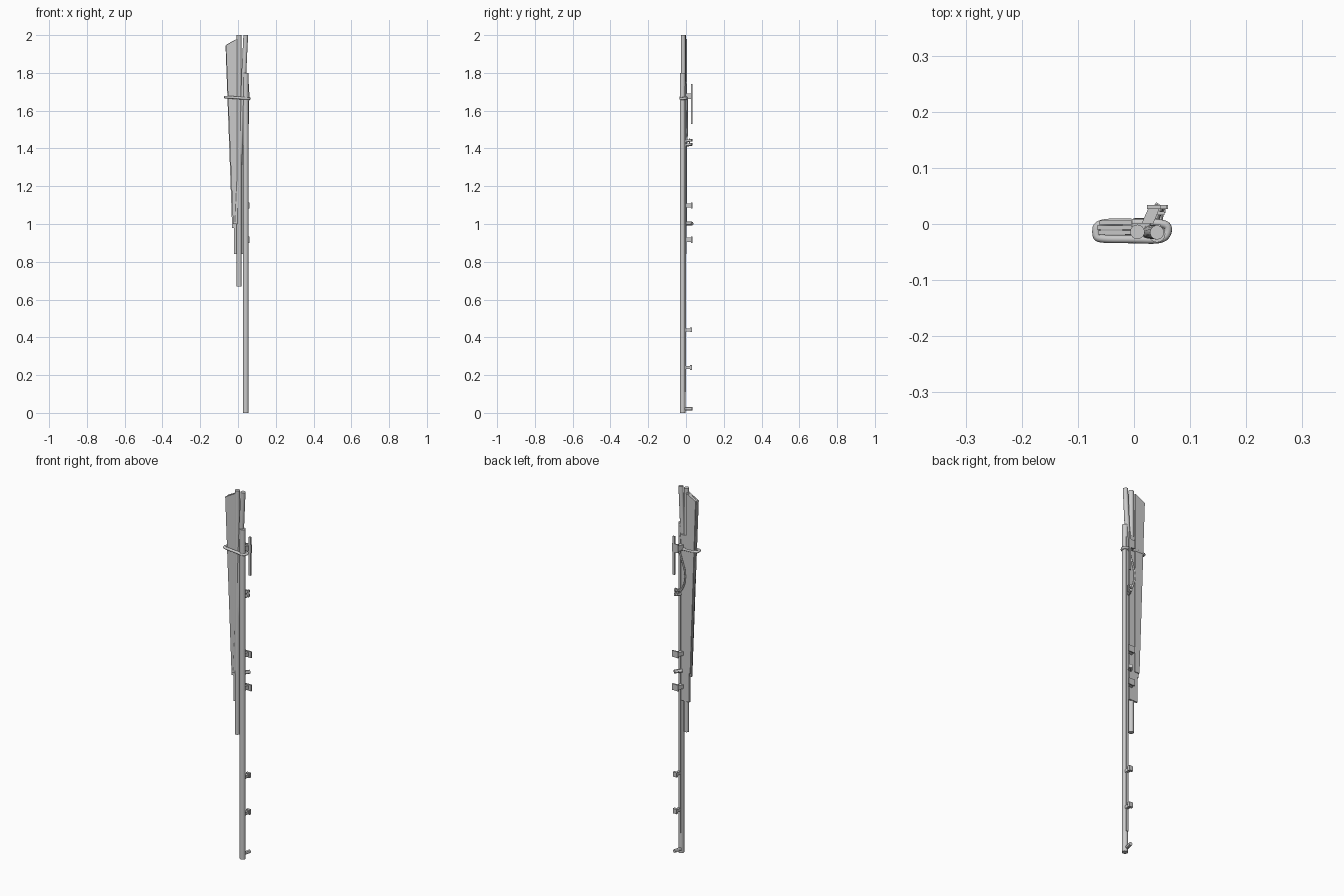
import bpy, bmesh
from mathutils import Vector

if "Cube" in bpy.data.objects:
    bpy.data.objects.remove(bpy.data.objects["Cube"])


def make(name, bm):
    bmesh.ops.recalc_face_normals(bm, faces=bm.faces)
    me = bpy.data.meshes.new(name)
    bm.to_mesh(me)
    bm.free()
    ob = bpy.data.objects.new(name, me)
    bpy.context.collection.objects.link(ob)
    return ob


def prism(name, pts, direction):
    # extrude a closed outline along a direction
    bm = bmesh.new()
    f = bm.faces.new([bm.verts.new(p) for p in pts])
    r = bmesh.ops.extrude_face_region(bm, geom=[f])
    vs = [v for v in r["geom"] if isinstance(v, bmesh.types.BMVert)]
    bmesh.ops.translate(bm, verts=vs, vec=direction)
    return make(name, bm)


def box(name, x0, x1, y0, y1, z0, z1):
    return prism(name, [(x0, y0, z0), (x1, y0, z0), (x1, y1, z0), (x0, y1, z0)],
                 (0, 0, z1 - z0))


def smooth(ob):
    bpy.ops.object.select_all(action='DESELECT')
    ob.select_set(True)
    bpy.context.view_layer.objects.active = ob
    bpy.ops.object.shade_smooth_by_angle()


def rod(name, a, b, r, sides=24):
    a, b = Vector(a), Vector(b)
    bm = bmesh.new()
    bmesh.ops.create_cone(bm, cap_ends=True, segments=sides, radius1=r, radius2=r,
                          depth=(b - a).length)
    bm.transform(Vector((0, 0, 1)).rotation_difference(b - a).to_matrix().to_4x4())
    bmesh.ops.translate(bm, verts=bm.verts, vec=(a + b) / 2)
    ob = make(name, bm)
    smooth(ob)
    return ob


def tube(name, pts, r, cyclic=False):
    cu = bpy.data.curves.new(name, 'CURVE')
    cu.dimensions = '3D'
    cu.bevel_depth = r
    cu.bevel_resolution = 3
    cu.use_fill_caps = True
    sp = cu.splines.new('NURBS')
    sp.points.add(len(pts) - 1)
    for p, co in zip(sp.points, pts):
        p.co = (*co, 1)
    sp.order_u = 3
    sp.use_cyclic_u = cyclic
    sp.use_endpoint_u = not cyclic
    ob = bpy.data.objects.new(name, cu)
    bpy.context.collection.objects.link(ob)
    return ob


# main pole with the track on its back
rod("main_pole", (0.041, -0.018, 0), (0.041, -0.018, 1.8), 0.0148)
box("pole_track", 0.034, 0.047, -0.008, -0.001, 0.11, 1.73)

# secondary spars
rod("straight_spar", (0.006, -0.014, 0.67), (0.006, -0.014, 2), 0.0128)
rod("leaning_spar", (0.041, -0.015, 2), (-0.008, -0.010, 1.0), 0.0125)

# flat back board
box("back_board", -0.021, 0.030, -0.008, 0.002, 0.84, 1.745)

# folded cloth layers
folds = [(-0.001, -0.062, 1.95, -0.029, 1.00), (-0.010, -0.066, 1.945, -0.031, 0.98),
         (-0.019, -0.064, 1.947, -0.026, 1.00)]
for i, (y, xt, zt, xb, zb) in enumerate(folds):
    prism(f"folded_cloth_{i + 1}", [(xt, y, zt), (-0.004, y, 1.98), (0.0, y, zb), (xb, y, zb)],
          (0, 0.0075, 0))

# strap tied round the bundle
tube("strap", [(-0.068, -0.020, 1.672), (-0.062, -0.027, 1.672), (0.0, -0.027, 1.668),
               (0.050, -0.029, 1.664), (0.062, -0.014, 1.664), (0.058, 0.002, 1.666),
               (0.0, 0.002, 1.669), (-0.066, 0.003, 1.672)], 0.0072, True)


# slanted stem with a plate on its end
def bracket(name, z, stem_h, plate_h):
    h = stem_h / 2
    prism(name + "_stem", [(0.013, 0, z - h), (0.034, 0, z - h), (0.046, 0.029, z - h),
                           (0.026, 0.029, z - h)], (0, 0, stem_h))
    box(name + "_plate", 0.023, 0.061, 0.027, 0.034, z - plate_h / 2, z + plate_h / 2)


bracket("upper_bracket", 1.098, 0.022, 0.034)
bracket("lower_bracket", 0.917, 0.022, 0.034)
bracket("strap_clamp", 1.677, 0.030, 0.045)
rod("middle_pin", (0.024, 0.0, 1.002), (0.048, 0.033, 1.002), 0.010, 12)

# small hooks on the lower pole
for i, z in enumerate((0.24, 0.44)):
    box(f"pole_hook_{i + 1}", 0.035, 0.050, -0.006, 0.026, z - 0.008, z + 0.008)
    box(f"pole_hook_end_{i + 1}", 0.033, 0.056, 0.020, 0.033, z - 0.013, z + 0.013)
rod("foot_hook", (0.038, -0.010, 0.022), (0.048, 0.033, 0.022), 0.009, 12)

# pulley pair
for i, (z, h) in enumerate(((1.444, 0.007), (1.422, 0.008))):
    rod(f"pulley_{i + 1}", (0.030, -0.010, z - 0.006), (0.046, 0.032, z), h, 12)
box("pulley_plate", 0.034, 0.054, 0.016, 0.022, 1.415, 1.452)

# upright cleat bar and the cord below it
box("cleat_bar", 0.046, 0.058, 0.027, 0.034, 1.53, 1.74)
tube("cord", [(0.038, 0.006, 1.66), (0.018, 0.006, 1.60), (-0.002, 0.006, 1.54),
              (0.006, 0.005, 1.47), (0.034, 0.004, 1.43)], 0.0045)
